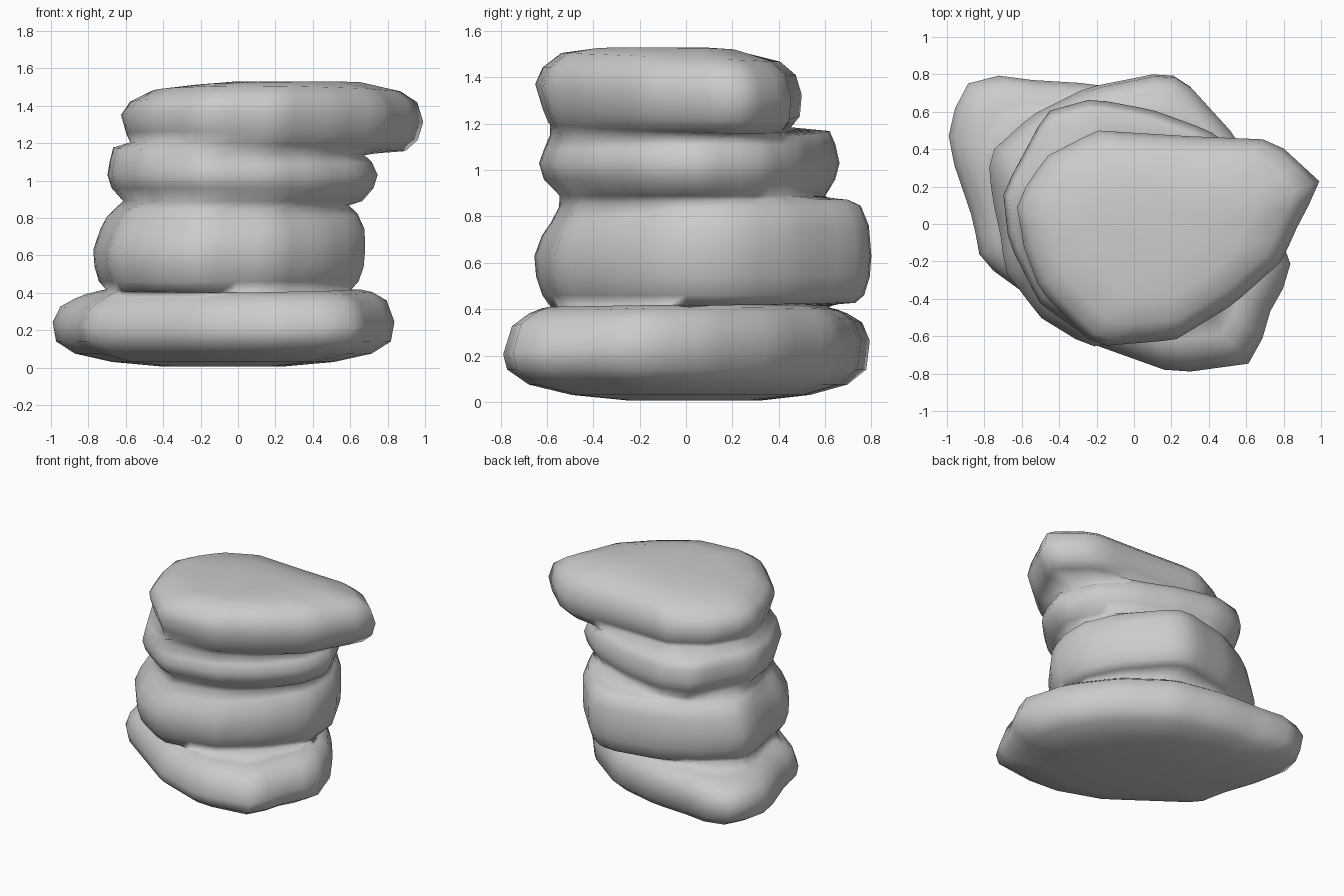
import bpy, bmesh, math, random
random.seed(4)
N = 44


def resample(pts):
    """Distance from the outline's middle to its edge at N even angles."""
    cx = sum(p[0] for p in pts) / len(pts)
    cy = sum(p[1] for p in pts) / len(pts)
    out = []
    for i in range(N):
        a = 2 * math.pi * i / N
        dx, dy = math.cos(a), math.sin(a)
        best = 0
        for (x1, y1), (x2, y2) in zip(pts, pts[1:] + pts[:1]):
            ex, ey = x2 - x1, y2 - y1
            det = ex * dy - ey * dx
            if abs(det) < 1e-9:
                continue
            rx, ry = x1 - cx, y1 - cy
            t = (ex * ry - ey * rx) / det
            u = (dx * ry - dy * rx) / det
            if t > 0 and -1e-6 <= u <= 1 + 1e-6:
                best = max(best, t)
        out.append((dx * best, dy * best))
    return cx, cy, out


def stone_rings(bm, outline, levels):
    """Rings of one stone from (z, scale, shift_x, shift_y, tilt_x, tilt_y)."""
    cx, cy, offs = resample(outline)
    rings = []
    for z, s, sx, sy, tx, ty in levels:
        rings.append([bm.verts.new((cx + x * s + sx, cy + y * s + sy,
                                    max(0, z + tx * x * s + ty * y * s)))
                      for x, y in offs])
    return rings


bm = bmesh.new()

# Wide base slab
rings = stone_rings(bm,
    [(-0.85, 0.81), (-0.55, 0.77), (-0.22, 0.75), (0.15, 0.66), (0.5, 0.40),
     (0.74, 0.08), (0.80, -0.12), (0.85, -0.25), (0.71, -0.5), (0.66, -0.74),
     (0.22, -0.80), (-0.2, -0.65), (-0.6, -0.36), (-0.82, -0.2),
     (-0.86, 0.02), (-1.0, 0.43), (-0.95, 0.65)],
    [(0.005, 0.35, 0, 0, 0, 0), (0.03, 0.65, 0, 0, 0, 0),
     (0.075, 0.87, 0, 0, 0, 0), (0.14, 0.98, 0, 0, 0, 0),
     (0.24, 1, 0, 0, 0.02, 0.05), (0.34, 0.955, 0, 0, 0.03, 0.03),
     (0.385, 0.87, 0, 0, 0.03, 0.02), (0.405, 0.80, 0, 0, 0.02, 0.01)])

# Lower middle stone
rings += stone_rings(bm,
    [(-0.78, 0.37), (-0.55, 0.58), (-0.25, 0.73), (0.1, 0.80), (0.25, 0.79),
     (0.55, 0.46), (0.68, 0.2), (0.68, -0.08), (0.48, -0.35), (0.2, -0.57),
     (-0.24, -0.66), (-0.5, -0.5), (-0.69, -0.25), (-0.71, -0.08), (-0.76, 0.15)],
    [(0.415, 0.90, 0, 0, 0, 0.02), (0.46, 0.955, 0, 0, 0, 0),
     (0.54, 0.99, 0, 0, 0, 0), (0.63, 1, 0, 0, 0, 0),
     (0.74, 0.97, 0.02, 0.01, 0, 0.03), (0.81, 0.92, 0.02, 0.01, 0.02, 0.05),
     (0.855, 0.86, 0.02, 0, 0.02, 0.02)])

# Upper middle stone
rings += stone_rings(bm,
    [(-0.70, 0.17), (-0.47, 0.60), (-0.22, 0.67), (0.1, 0.61), (0.4, 0.5),
     (0.62, 0.34), (0.75, 0.06), (0.68, -0.18), (0.46, -0.41), (0.2, -0.57),
     (-0.2, -0.64), (-0.5, -0.43), (-0.67, -0.1)],
    [(0.89, 0.885, 0, 0.01, 0, 0), (0.96, 0.97, 0, 0, 0, 0),
     (1.03, 1, 0, 0, 0, 0), (1.10, 0.97, -0.01, 0, 0, 0.02),
     (1.155, 0.93, -0.02, 0, -0.03, 0.01)])

# Overhanging cap stone
rings += stone_rings(bm,
    [(-0.63, 0.12), (-0.47, 0.36), (-0.2, 0.50), (0.28, 0.47), (0.75, 0.45),
     (1.0, 0.22), (0.88, 0.0), (0.79, -0.2), (0.53, -0.43), (0.22, -0.62),
     (-0.2, -0.655), (-0.5, -0.36), (-0.59, -0.12)],
    [(1.185, 0.91, -0.02, 0, -0.03, -0.02), (1.24, 0.965, 0, 0.01, -0.02, -0.03),
     (1.34, 1, 0, 0, -0.02, -0.04), (1.425, 0.95, 0.01, 0, 0, -0.03),
     (1.485, 0.82, 0.03, 0, 0, -0.04), (1.52, 0.55, 0.04, -0.03, 0.02, -0.02),
     (1.53, 0.25, 0.04, -0.03, 0, 0)])

# Skin the rings into one weathered outer surface
for a, b in zip(rings, rings[1:]):
    for i in range(N):
        j = (i + 1) % N
        bm.faces.new((a[i], a[j], b[j], b[i]))
bm.faces.new(rings[0][::-1])
bm.faces.new(rings[-1])
bmesh.ops.recalc_face_normals(bm, faces=bm.faces)

mesh = bpy.data.meshes.new("rock_stack")
bm.to_mesh(mesh)
bm.free()
mesh.polygons.foreach_set("use_smooth", [True] * len(mesh.polygons))
rock = bpy.data.objects.new("rock_stack", mesh)
bpy.context.collection.objects.link(rock)
